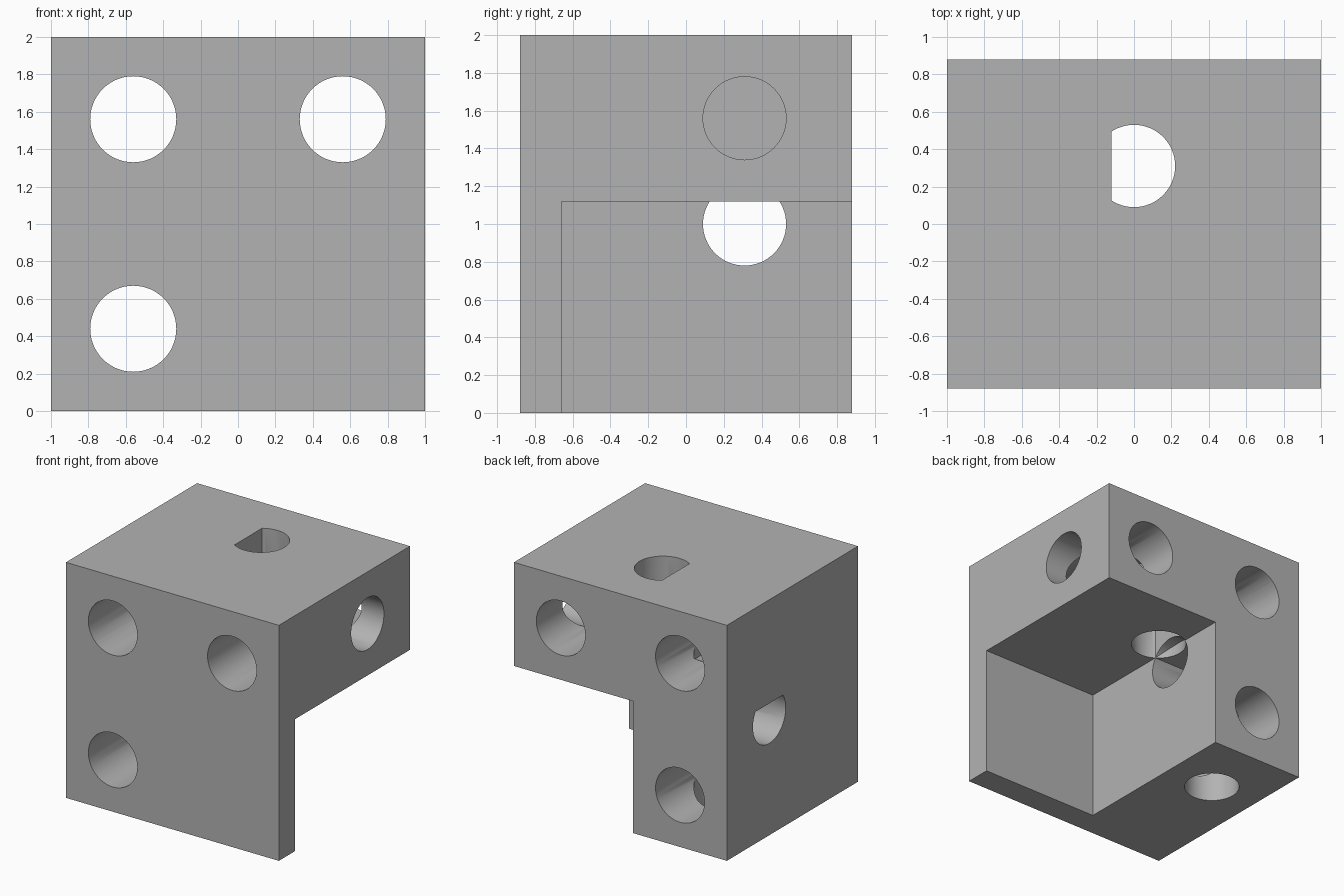
import bpy
import math
from mathutils import Vector

if "Cube" in bpy.data.objects:
    bpy.data.objects.remove(bpy.data.objects["Cube"], do_unlink=True)

# Single plain grey
grey = bpy.data.materials.new("plain grey")
grey.use_nodes = True
colour = (0.45, 0.45, 0.45, 1)
grey.diffuse_color = colour
grey.node_tree.nodes["Principled BSDF"].inputs["Base Color"].default_value = colour

HALF_Y = 0.88     # half depth of the bracket
PLATE_Y = -0.66   # inner face of the front plate
SIDE_Y = 0.31     # depth of the cross holes
DIRECTIONS = {"x": Vector((1, 0, 0)), "y": Vector((0, 1, 0)), "z": Vector((0, 0, 1))}


def box(name, low, high):
    low, high = Vector(low), Vector(high)
    bpy.ops.mesh.primitive_cube_add(size=1, location=(low + high) / 2)
    ob = bpy.context.object
    ob.name = name
    ob.scale = high - low
    bpy.ops.object.transform_apply(location=True, rotation=True, scale=True)
    ob.data.materials.append(grey)
    return ob


def combine(target, other, operation):
    mod = target.modifiers.new(operation.lower(), "BOOLEAN")
    mod.operation = operation
    mod.solver = "EXACT"
    mod.object = other
    bpy.context.view_layer.objects.active = target
    bpy.ops.object.modifier_apply(modifier=mod.name)
    bpy.data.objects.remove(other, do_unlink=True)


def drill(target, axis, centre, radius):
    turn = DIRECTIONS["z"].rotation_difference(DIRECTIONS[axis]).to_euler()
    bpy.ops.mesh.primitive_cylinder_add(vertices=64, radius=radius, depth=6,
                                        location=centre, rotation=turn)
    cutter = bpy.context.object
    cutter.name = "drill_cutter"
    cutter.hide_render = True
    cutter.data.materials.append(grey)
    combine(target, cutter, "DIFFERENCE")


# Horizontal bar: bored lengthwise and once from above
bracket = box("corner_bracket", (-1, PLATE_Y, 1.12), (1, HALF_Y, 2))
drill(bracket, "x", (0, SIDE_Y, 1.56), 0.22)
drill(bracket, "z", (0, SIDE_Y, 1), 0.22)

# Upright bar: bored lengthwise and once from the side
upright = box("upright_bar", (-1, PLATE_Y, 0), (-0.12, HALF_Y, 2))
drill(upright, "z", (-0.56, SIDE_Y, 1), 0.22)
drill(upright, "x", (0, SIDE_Y, 1), 0.22)

# Front plate, joined with both bars
plate = box("front_plate", (-1, -HALF_Y, 0), (1, PLATE_Y, 2))
combine(bracket, upright, "UNION")
combine(bracket, plate, "UNION")

# Three holes from front to back
for x, z in ((-0.56, 1.56), (0.56, 1.56), (-0.56, 0.44)):
    drill(bracket, "y", (x, 0, z), 0.23)

# Smooth bores, sharp edges
bpy.ops.object.select_all(action="DESELECT")
bracket.select_set(True)
bpy.context.view_layer.objects.active = bracket
bpy.ops.object.shade_smooth_by_angle(angle=math.radians(30))
